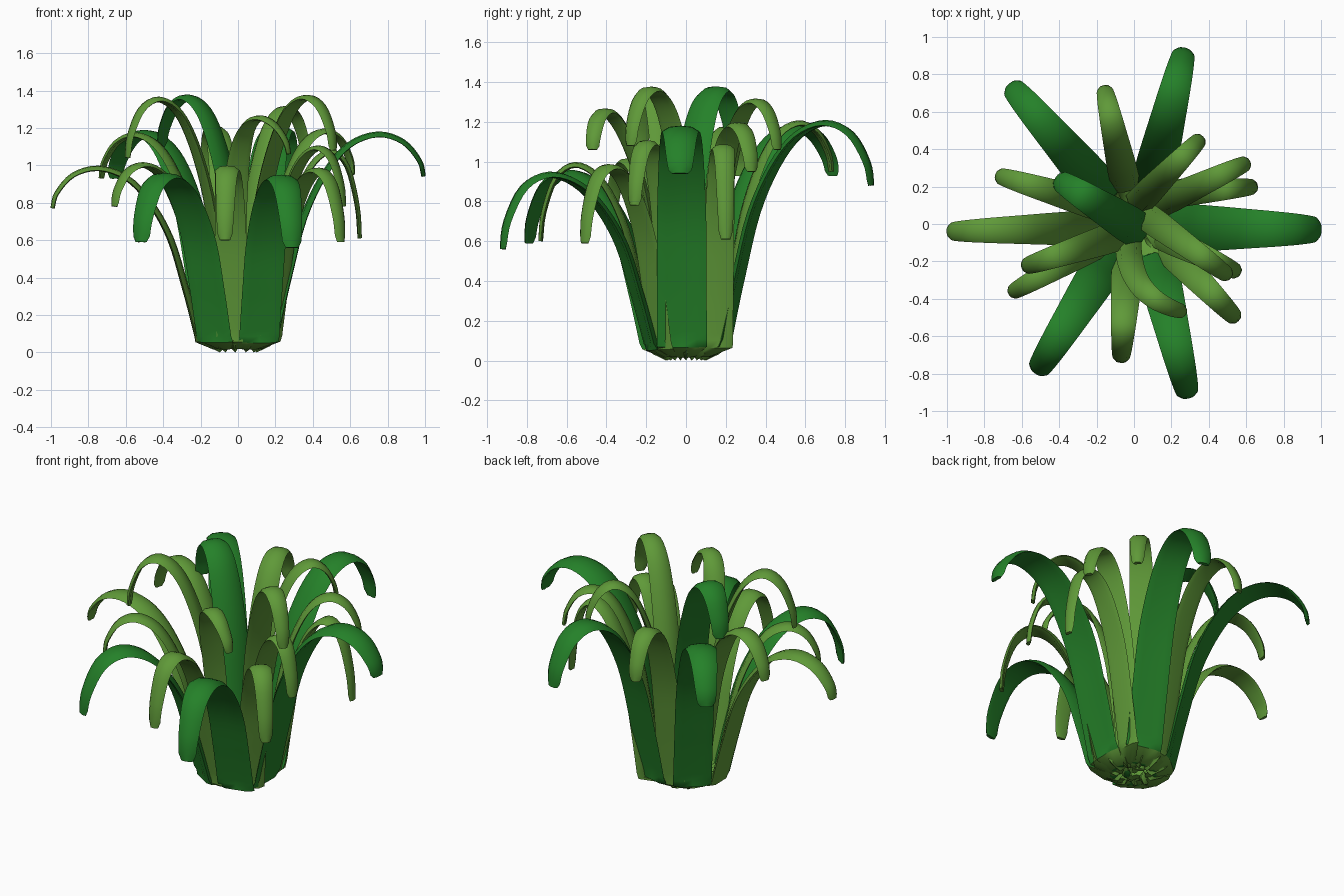
import bpy, bmesh, math
from mathutils import Vector

if "Cube" in bpy.data.objects:
    bpy.data.objects.remove(bpy.data.objects["Cube"])


def material(name, col):
    m = bpy.data.materials.new(name)
    m.diffuse_color = (*col, 1)
    m.use_nodes = True
    m.node_tree.nodes["Principled BSDF"].inputs["Base Color"].default_value = m.diffuse_color
    return m


DARK = material("dark_green", (0.018, 0.22, 0.022))
LIGHT = material("light_green", (0.115, 0.32, 0.04))

# Arch shape: (fraction of the way outwards, fraction of peak height)
RISE = [(0, 0.06), (0.045, 0.2), (0.10, 0.36), (0.2, 0.62), (0.34, 0.82), (0.5, 0.95), (0.69, 1.0)]
# Arch end: (fraction outwards, fraction of the drop from peak to tip)
FALL = [(0.86, 0.17), (0.97, 0.62), (1.0, 1.0)]
STEPS = 4


def catmull(pts, steps):
    ext = [2 * pts[0] - pts[1]] + pts + [2 * pts[-1] - pts[-2]]
    out = []
    for i in range(1, len(ext) - 2):
        a, b, c, d = ext[i - 1:i + 3]
        for k in range(steps):
            t = k / steps
            out.append(0.5 * (2 * b + (c - a) * t + (2 * a - 5 * b + 4 * c - d) * t * t
                              + (3 * b - a - 3 * c + d) * t ** 3))
    return out + [pts[-1]]


def leaf(name, mat, base, tip, peak, width, bend=0.0):
    b, t = Vector((*base, 0)), Vector((tip[0], tip[1], 0))
    out_dir = (t - b).normalized()
    side0 = Vector((-out_dir.y, out_dir.x, 0))

    def at(s, z):
        p = b.lerp(t, s) + side0 * bend * 4 * s * (1 - s)
        return Vector((p.x, p.y, z))

    ctrl = [at(s, h * peak) for s, h in RISE]
    ctrl += [at(s, peak - f * (peak - tip[2])) for s, f in FALL]
    path = catmull(ctrl, STEPS)
    # pinched foot tucked under the plant
    foot = Vector((b.x * 0.55, b.y * 0.55, 0.02))
    path.insert(0, foot)
    n = len(path)

    bm = bmesh.new()
    rings = []
    for i, p in enumerate(path):
        j = max(i, 1)
        tan = (path[min(j + 1, n - 1)] - path[max(j - 1, 1)]).normalized()
        flat = Vector((tan.x, tan.y, 0))
        flat = flat.normalized() if bend and flat.length > 1e-3 else out_dir
        side = Vector((-flat.y, flat.x, 0))
        nor = side.cross(tan).normalized()      # points inwards / down
        u = (i - 1) / (n - 2)
        w = width * (1.0 - 0.55 * max(0, (u - 0.3) / 0.7) ** 1.3)
        if i == 0:
            w = width * 0.45
        if i == n - 1:
            w *= 0.72
        th = 0.017 * (1 - 0.4 * u)
        ring = []
        # shallow gutter section: outer skin then inner skin
        for x, sgn in [(-1, 0), (-0.6, 1), (0, 1), (0.6, 1), (1, 0), (0.6, -1), (0, -1), (-0.6, -1)]:
            v = p + side * x * w / 2 + nor * (sgn * th + (0.5 - x * x) * -0.09 * w * (1 if u > 0 else 0))
            v.z = max(v.z, 0.01)
            ring.append(bm.verts.new(v))
        rings.append(ring)
    for i in range(n - 1):
        for k in range(8):
            f = bm.faces.new((rings[i][k], rings[i][(k + 1) % 8],
                              rings[i + 1][(k + 1) % 8], rings[i + 1][k]))
            f.material_index = 1 if i < 1 else 0
    bm.faces.new(rings[0][::-1])
    bm.faces.new(rings[-1])
    bmesh.ops.recalc_face_normals(bm, faces=bm.faces)
    finish(bm, name, [mat, LIGHT])


def finish(bm, name, mats):
    me = bpy.data.meshes.new(name)
    bm.to_mesh(me)
    bm.free()
    for m in mats:
        me.materials.append(m)
    ob = bpy.data.objects.new(name, me)
    bpy.context.collection.objects.link(ob)
    bpy.context.view_layer.objects.active = ob
    ob.select_set(True)
    bpy.ops.object.shade_smooth_by_angle(angle=math.radians(50))
    ob.select_set(False)


# Broad dark leaves: base xy, tip xyz, peak height, width
dark = [
    ((0.20, -0.02), (0.99, -0.03, 0.94), 1.16, 0.25),
    ((0.09, 0.19), (0.27, 0.93, 0.88), 1.19, 0.22),
    ((-0.14, 0.14), (-0.66, 0.74, 0.93), 1.17, 0.22),
    ((-0.12, -0.16), (-0.52, -0.79, 0.59), 0.94, 0.22),
    ((0.11, -0.17), (0.29, -0.92, 0.56), 0.93, 0.22),
    ((0.05, -0.05), (-0.41, 0.24, 1.10), 1.36, 0.20),
]
for i, (b, t, pk, w) in enumerate(dark):
    leaf(f"broad_leaf_{i + 1}", DARK, b, t, pk, w)

# Narrow light leaves: base xy, tip xyz, peak height, width, sideways bend
light = [
    ((-0.21, -0.02), (-0.99, -0.04, 0.77), 0.98, 0.18, 0),
    ((-0.13, 0.08), (-0.73, 0.26, 0.93), 1.16, 0.16, 0),
    ((-0.04, 0.19), (-0.16, 0.73, 0.95), 1.19, 0.16, 0),
    ((0.01, 0.10), (0.36, 0.46, 1.06), 1.30, 0.15, 0),
    ((0.12, 0.10), (0.61, 0.33, 0.95), 1.18, 0.15, 0),
    ((0.17, 0.16), (0.65, 0.20, 0.61), 1.07, 0.15, 0),
    ((0.14, -0.06), (0.56, -0.26, 0.78), 1.09, 0.15, 0),
    ((0.04, 0.06), (0.51, -0.28, 1.08), 1.36, 0.15, 0),
    ((0.17, -0.12), (0.55, -0.51, 0.59), 0.97, 0.16, 0),
    ((-0.03, -0.08), (0.27, -0.47, 1.06), 1.25, 0.14, -0.10),
    ((-0.03, -0.18), (-0.07, -0.73, 0.60), 0.98, 0.17, 0),
    ((-0.16, -0.09), (-0.66, -0.37, 0.78), 1.00, 0.15, 0),
    ((-0.05, -0.05), (-0.59, -0.23, 1.04), 1.35, 0.16, 0),
]
for i, (b, t, pk, w, bend) in enumerate(light):
    leaf(f"narrow_leaf_{i + 1}", LIGHT, b, t, pk, w, bend)

# Ragged faceted crown ring under the leaves, open in the middle
bm = bmesh.new()
N = 22
loops = []
for r, z, jag in [(0.20, 0.09, 0.03), (0.17, 0.045, 0.012), (0.10, 0.02, 0.02), (0.07, 0.05, 0.02)]:
    loops.append([bm.verts.new((r * math.cos(2 * math.pi * k / N), r * math.sin(2 * math.pi * k / N),
                                z + (jag if k % 2 else -jag))) for k in range(N)])
for a, b in zip(loops, loops[1:]):
    for k in range(N):
        bm.faces.new((a[k], b[k], b[(k + 1) % N], a[(k + 1) % N]))
finish(bm, "crown_base", [LIGHT])
